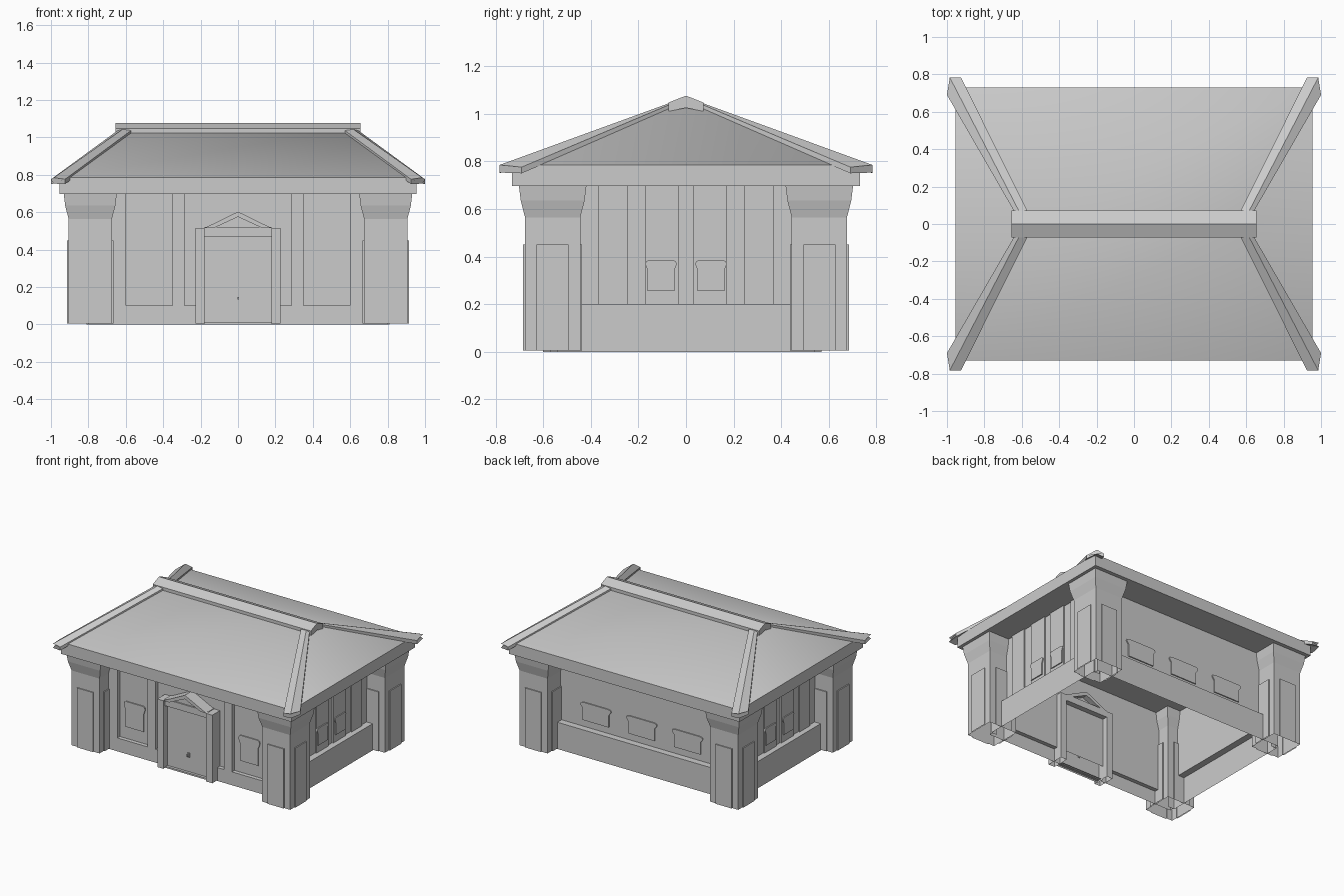
import bpy, bmesh, math
from mathutils import Matrix, Vector

if "Cube" in bpy.data.objects:
    bpy.data.objects.remove(bpy.data.objects["Cube"])

AXES = {'+x': (1, 0, 0), '-x': (-1, 0, 0), '+y': (0, 1, 0), '-y': (0, -1, 0), '+z': (0, 0, 1), '-z': (0, 0, -1)}


def make(name, bm, drop=()):
    # finish a mesh, leaving it open on the listed sides
    bmesh.ops.recalc_face_normals(bm, faces=bm.faces)
    bm.normal_update()
    gone = [f for f in bm.faces if any(f.normal.dot(Vector(AXES[d])) > 0.99 for d in drop)]
    bmesh.ops.delete(bm, geom=gone, context='FACES')
    me = bpy.data.meshes.new(name)
    bm.to_mesh(me)
    bm.free()
    ob = bpy.data.objects.new(name, me)
    bpy.context.collection.objects.link(ob)
    return ob


def box(name, x, y, z, drop=('-z',)):
    bm = bmesh.new()
    bmesh.ops.create_cube(bm, size=1)
    for v in bm.verts:
        v.co = [r[0] if c < 0 else r[1] for r, c in zip((x, y, z), v.co)]
    return make(name, bm, drop)


def loft(name, rings, drop=()):
    # closed solid through equal-length rings of points
    bm = bmesh.new()
    loops = [[bm.verts.new(p) for p in ring] for ring in rings]
    n = len(loops[0])
    for a, b in zip(loops, loops[1:]):
        for i in range(n):
            bm.faces.new((a[i], a[(i + 1) % n], b[(i + 1) % n], b[i]))
    bm.faces.new(loops[0])
    bm.faces.new(loops[-1])
    return make(name, bm, drop)


def prism(name, profile, y0, y1, drop=()):
    # x-z profile extruded along y
    return loft(name, [[(x, y, z) for x, z in profile] for y in (y0, y1)], drop)


def span(s, a, b):
    return (min(s * a, s * b), max(s * a, s * b))


# Window plate with curled shoulders, facing -y, then turned to its wall
HALF = [(0.075, 0), (0.075, 0.13), (0.082, 0.148), (0.088, 0.165),
        (0.084, 0.183), (0.07, 0.19)]


def window(name, along, dist, z, angle, sx=1.0, sz=1.0):
    prof = [(x * sx, h * sz) for x, h in HALF]
    prof += [(-x, h) for x, h in reversed(prof)]
    ob = prism(name, [(x + along, h + z) for x, h in prof], -dist - 0.008, -dist, ('+y',))
    ob.data.transform(Matrix.Rotation(angle, 4, 'Z'))


# Corner piers with flared capitals and raised panels, hollow below
for sx in (-1, 1):
    for sy in (-1, 1):
        cx, cy = sx * 0.79, sy * 0.56
        rings = [[(cx + a * h, cy + b * h, z) for a, b in ((-1, -1), (1, -1), (1, 1), (-1, 1))]
                 for h, z in ((0.116, 0.005), (0.116, 0.565), (0.134, 0.635), (0.142, 0.70))]
        loft("corner_pier", rings, ('-z', '+z'))
        for s in (-1, 1):
            py, px = cy + s * 0.115, cx + s * 0.115
            box("pier_panel", (cx - 0.067, cx + 0.067), span(1, py, py + s * 0.009), (0.005, 0.45),
                ('-z', '+y' if s < 0 else '-y'))
            box("pier_panel", span(1, px, px + s * 0.009), (cy - 0.067, cy + 0.067), (0.005, 0.45),
                ('-z', '+x' if s < 0 else '-x'))

# Front wall: recessed sheet behind raised strips
SHELL = ('-z', '+z', '+y')
box("front_wall", (-0.68, 0.68), (-0.54, -0.53), (0.10, 0.70), SHELL + ('-x', '+x'))
for s in (-1, 1):
    box("front_wall_base", span(s, 0.18, 0.80), (-0.57, -0.54), (0, 0.10), ('-z', '+y'))
    box("front_wall_end", span(s, 0.60, 0.80), (-0.57, -0.54), (0.10, 0.70), SHELL)
    box("front_pilaster", span(s, 0.285, 0.35), (-0.57, -0.54), (0.10, 0.70), SHELL)
    window("front_window", s * 0.475, 0.54, 0.19, 0)

# Back wall on its plinth
box("back_plinth", (-0.80, 0.80), (0.52, 0.57), (0, 0.20), ('-z', '-y'))
box("back_wall", (-0.70, 0.70), (0.51, 0.52), (0.20, 0.70), ('-z', '+z', '-y', '-x', '+x'))
for x in (-0.38, 0, 0.38):
    window("back_window", x, 0.52, 0.25, math.pi, 1.45, 0.7)

# Side walls with plinth, raised panels and window pairs
for s in (-1, 1):
    inner = '-x' if s > 0 else '+x'
    box("side_plinth", span(s, 0.76, 0.81), (-0.54, 0.54), (0, 0.20), ('-z', inner))
    box("side_wall", span(s, 0.75, 0.76), (-0.48, 0.48), (0.20, 0.70), ('-z', '+z', '-y', '+y', inner))
    for a, b in ((-0.37, -0.245), (-0.17, -0.03), (0.03, 0.17), (0.245, 0.37)):
        box("side_panel", span(s, 0.76, 0.77), (a, b), (0.20, 0.70), ('-z', '+z', inner))
    for y in (-0.105, 0.105):
        window("side_window", y, 0.77, 0.255, s * math.pi / 2, 0.75, 0.68)

# Doorway: posts, lintel, pediment, door and handle
for s in (-1, 1):
    box("door_post", span(s, 0.178, 0.228), (-0.63, -0.50), (0.005, 0.515))
box("door", (-0.18, 0.18), (-0.58, -0.56), (0.01, 0.475), ('+y', '-z'))
box("door_sill", (-0.18, 0.18), (-0.60, -0.56), (0, 0.012), ('+y', '-z'))
box("door_lintel", (-0.18, 0.18), (-0.61, -0.50), (0.47, 0.52), ())
prism("pediment_fill", [(-0.17, 0.515), (0.17, 0.515), (0, 0.585)], -0.60, -0.54, ('-z', '+y'))
prism("pediment_frame", [(-0.18, 0.515), (-0.13, 0.515), (0, 0.575), (0.13, 0.515),
                         (0.18, 0.515), (0, 0.603)], -0.63, -0.50)
box("handle_plate", (-0.008, 0.008), (-0.588, -0.575), (0.12, 0.155), ())
box("handle", (-0.004, 0.006), (-0.605, -0.58), (0.133, 0.147), ())

# Eaves block and smooth hipped roof
box("eaves", (-0.955, 0.955), (-0.73, 0.73), (0.697, 0.785), ('+z',))
bm = bmesh.new()
c = [bm.verts.new((x, y, 0.785)) for x, y in ((-0.955, -0.73), (0.955, -0.73), (0.955, 0.73), (-0.955, 0.73))]
l, r = [bm.verts.new((x, 0, 1.05)) for x in (-0.605, 0.605)]
for f in (c, (c[0], c[1], r, l), (c[1], c[2], r), (c[2], c[3], l, r), (c[3], c[0], l)):
    bm.faces.new(f)
roof = make("hip_roof", bm, ('-z',))
for p in roof.data.polygons:
    p.use_smooth = True

# Ridge cap
RIDGE = [(-0.073, 1.01), (-0.073, 1.047), (0, 1.076), (0.073, 1.047), (0.073, 1.01), (0, 1.025)]
loft("ridge_cap", [[(x, y, z) for y, z in RIDGE] for x in (-0.655, 0.655)])

# Hip caps with pointed tips
HIP_ENDS = [(((0.57, 0.07), (0.605, 0.05), (0.642, 0.07)), 1.038, 1.052),
            (((0.925, 0.783), (0.985, 0.783), (1.0, 0.69)), 0.776, 0.785)]
for sx in (-1, 1):
    for sy in (-1, 1):
        rings = []
        for (a, m, b), ze, zm in HIP_ENDS:
            pts = [(a, ze - 0.026), (a, ze), (m, zm), (b, ze), (b, ze - 0.026), (m, zm - 0.032)]
            rings.append([(sx * p[0], sy * p[1], z) for p, z in pts])
        loft("hip_cap", rings)
